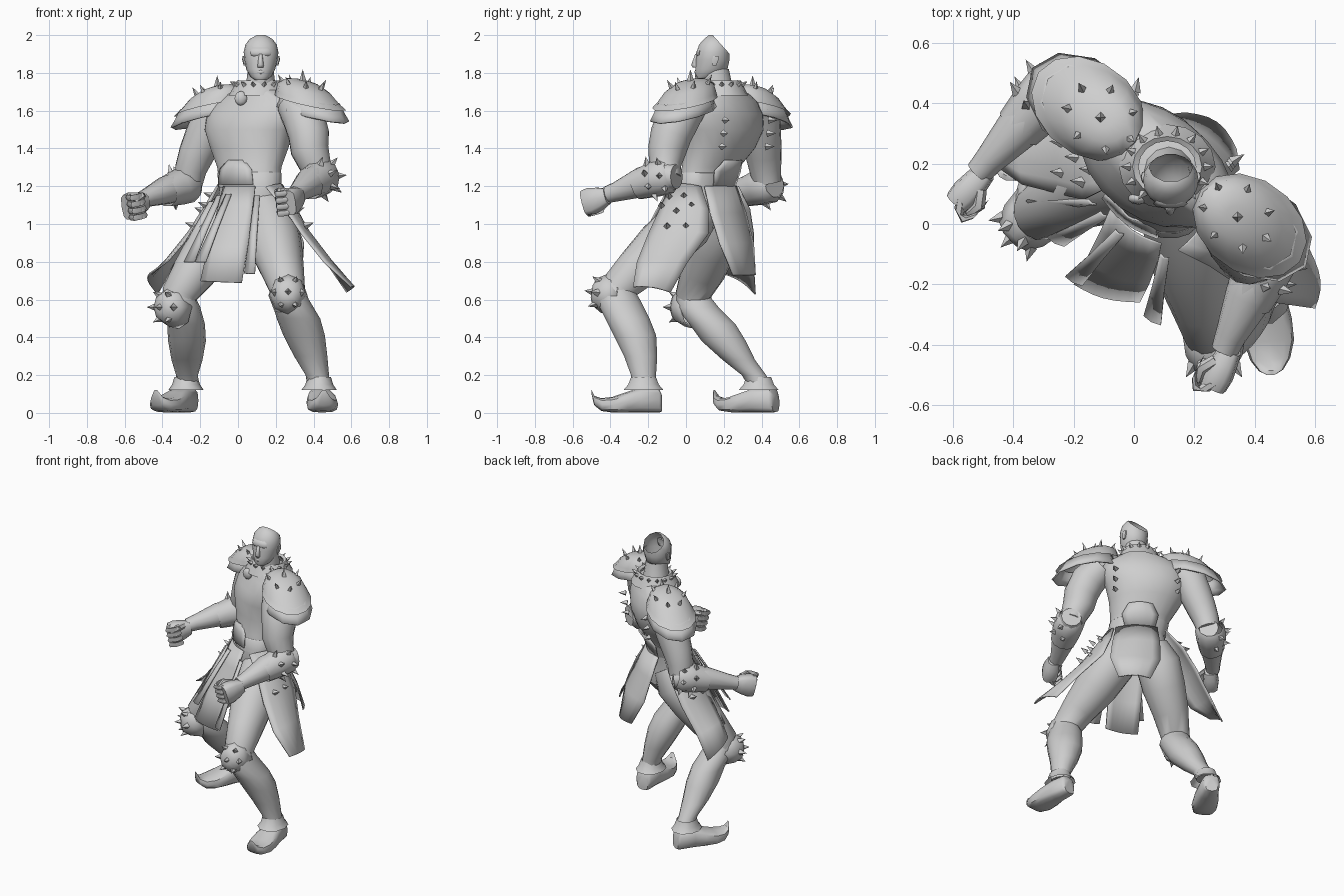
import bpy, bmesh, math
from mathutils import Vector as V, Matrix

grey = bpy.data.materials.new("light_grey")
grey.diffuse_color = (0.62, 0.62, 0.62, 1)
A = math.radians(-36)                       # twist of the upper body
U = V((math.cos(A), math.sin(A), 0))        # towards the figure's left
F = V((U.y, -U.x, 0))                       # the way the chest faces
Z = V((0, 0, 1))


def finish(name, bm, angle=45, thick=0):
    bmesh.ops.recalc_face_normals(bm, faces=bm.faces)
    me = bpy.data.meshes.new(name)
    bm.to_mesh(me)
    bm.free()
    me.materials.append(grey)
    me.shade_smooth()
    me.set_sharp_from_angle(angle=math.radians(angle))
    ob = bpy.data.objects.new(name, me)
    bpy.context.collection.objects.link(ob)
    if thick:
        mod = ob.modifiers.new("thickness", 'SOLIDIFY')
        mod.thickness = thick
    return ob


def loft(name, rings, n=14, cap0=True, cap1=True, square=1.0, thick=0, slice_at=None, angle=45):
    """Skin over rings of (centre, axis a, axis b)."""
    bm = bmesh.new()
    rows = []
    for c, a, b in rings:
        row = []
        for i in range(n):
            t = 2 * math.pi * i / n
            x, y = math.cos(t), math.sin(t)
            row.append(bm.verts.new(c + a * math.copysign(abs(x) ** square, x)
                                    + b * math.copysign(abs(y) ** square, y)))
        rows.append(row)
    for r, s in zip(rows, rows[1:]):
        for i in range(n):
            j = (i + 1) % n
            bm.faces.new((r[i], r[j], s[j], s[i]))
    if cap0:
        bm.faces.new(rows[0])
    if cap1:
        bm.faces.new(rows[-1])
    if slice_at:
        bmesh.ops.bisect_plane(bm, geom=bm.verts[:] + bm.edges[:] + bm.faces[:], plane_co=slice_at[0],
                               plane_no=slice_at[1], clear_outer=True)
    return finish(name, bm, angle, thick)


def level(rows, u=V((1, 0, 0)), f=V((0, 1, 0))):
    return [(V((x, y, z)), u * a, f * b) for x, y, z, a, b in rows]


def along(rows):
    out = []
    pts = [V(r[:3]) for r in rows]
    run = (pts[-1] - pts[0]).normalized()
    ref = F if abs(run.z) > .6 else Z
    for i, r in enumerate(rows):
        d = (pts[min(i + 1, len(pts) - 1)] - pts[max(i - 1, 0)]).normalized()
        a = d.cross(ref).normalized()
        out.append((pts[i], a * r[3], d.cross(a) * r[3]))
    return out


def spikes(name, items, r=.021, h=.06):
    bm = bmesh.new()
    for p, d in items:
        d = V(d).normalized()
        m = Matrix.Translation(V(p) + d * h * .4) @ d.to_track_quat('Z', 'Y').to_matrix().to_4x4()
        bmesh.ops.create_cone(bm, cap_ends=True, segments=4, radius1=r, radius2=0, depth=h, matrix=m)
    finish(name, bm, 20)


def panel(name, rows, out, bulge=.02, n=6):
    """Hanging cloth between left and right edges."""
    bm = bmesh.new()
    out = V(out)
    grid = []
    for l, r in rows:
        l, r = V(l), V(r)
        grid.append([bm.verts.new(l.lerp(r, i / n) + out * bulge * math.sin(math.pi * i / n))
                     for i in range(n + 1)])
    for g, h in zip(grid, grid[1:]):
        for i in range(n):
            bm.faces.new((g[i], g[i + 1], h[i + 1], h[i]))
    finish(name, bm, 45, .008)


def T(u, f, z):
    return V((.1, .2, z)) + U * u + F * f


# torso and hips
loft("torso", level([(.07, .11, .98, .15, .12), (.065, .11, 1.1, .19, .135), (.063, .1, 1.2, .18, .12),
                     (.06, .13, 1.3, .19, .13), (.06, .18, 1.4, .23, .16), (.06, .2, 1.5, .265, .18),
                     (.08, .2, 1.58, .28, .165), (.1, .2, 1.65, .25, .13), (.11, .19, 1.71, .14, .1)], U, F), 20)
loft("belt", level([(.063, .1, 1.19, .184, .125), (.063, .105, 1.21, .186, .127), (.06, .12, 1.27, .19, .131),
                    (.06, .12, 1.275, .185, .125)], U, F), 20, False, False)
panel("belt_peak", [(T(-.1, .215, 1.21), T(.13, .215, 1.21)), (T(-.1, .2, 1.29), T(.11, .2, 1.29)),
                    (T(-.05, .195, 1.34), T(.06, .195, 1.34))], F, .022)
panel("back_trim", [(T(-.08, -.01, 1.2), T(.11, -.01, 1.2)), (T(-.1, -.03, 1.28), T(.13, -.03, 1.28)),
                    (T(-.06, -.07, 1.34), T(.09, -.07, 1.34))], -F, .025)

# neck, collar and brooch
loft("neck", level([(.11, .18, 1.66, .09, .09), (.12, .16, 1.76, .075, .08), (.12, .155, 1.82, .068, .072)]), 12, False, False)
loft("collar", level([(.11, .19, 1.68, .16, .14), (.11, .19, 1.73, .13, .115), (.11, .19, 1.76, .115, .1),
                      (.11, .19, 1.75, .095, .085)]), 16, False, False)
ring = [2 * math.pi * i / 14 for i in range(14)]
spikes("collar_spikes", [((.11 + .12 * math.cos(t), .19 + .105 * math.sin(t), 1.735),
                          (math.cos(t), math.sin(t), .6)) for t in ring], .018, .045)
bm = bmesh.new()
bmesh.ops.create_uvsphere(bm, u_segments=10, v_segments=6, radius=.035,
                          matrix=Matrix.Translation((.015, .085, 1.665)) @ Matrix.Diagonal((1, .6, 1.1, 1)))
finish("brooch", bm)

# head: a face shell, sliced open at the upper back
loft("head", level([(.12, .085, 1.762, .03, .028), (.12, .105, 1.78, .055, .058), (.12, .135, 1.82, .077, .086),
                    (.122, .142, 1.87, .088, .09), (.122, .145, 1.91, .092, .088), (.122, .148, 1.95, .083, .08),
                    (.122, .148, 1.98, .06, .052), (.122, .14, 2.0, .022, .02)]), 18, True, True,
     slice_at=(V((.12, .155, 1.985)), V((0, 1, .9))))
loft("nose", level([(.12, .058, 1.828, .018, .022), (.12, .05, 1.842, .016, .022), (.12, .062, 1.9, .01, .014)]), 8, angle=80)
loft("mouth", level([(.12, .064, 1.795, .02, .016), (.12, .06, 1.804, .026, .016), (.12, .065, 1.815, .02, .016)]), 8, angle=80)
loft("brow", level([(.12, .073, 1.885, .045, .014), (.12, .068, 1.905, .058, .016), (.12, .078, 1.935, .045, .014)]),
     10, angle=80)
for s in (-1, 1):
    loft("ear", level([(.122 + s * .086, .15, 1.84, .006, .012), (.122 + s * .09, .155, 1.87, .01, .02),
                       (.122 + s * .09, .158, 1.89, .008, .016)]), 6)

# shoulder pads, each with an upper dome, a flared lower plate and spikes
for s, side in ((1, "left"), (-1, "right")):
    dz, du = .012 + s * .016, .02
    def pad(rows):
        tilt = V((U.x, U.y, -.22 * s))
        return [(T(s * u + du, .0, z + dz), tilt * a, F * b) for u, z, a, b in rows]
    loft(side + "_pad_dome", pad([(.27, 1.735, .03, .03), (.275, 1.725, .09, .075), (.29, 1.69, .15, .12),
                                  (.31, 1.645, .18, .14), (.33, 1.615, .205, .155)]), 14, True, False)
    loft(side + "_pad_plate", pad([(.33, 1.64, .17, .13), (.34, 1.59, .19, .145), (.345, 1.555, .215, .155)]),
         10, False, False, thick=.01)
    spots = [(0, 0)] + [(math.cos(2 * math.pi * i / 7), math.sin(2 * math.pi * i / 7)) for i in range(7)]
    spikes(side + "_pad_spikes", [(T(s * .28 + du + a * .11, b * .085, 1.732 + dz - .035 * (a * a + b * b) - .02 * a * s),
                                   U * a * .6 + F * b * .6 + Z) for a, b in spots], .02, .065)
    spikes(side + "_back_spikes", [(T(s * .2 - .02, -.14 + .01 * i, 1.55 - .07 * i), -F + U * s * .4)
                                   for i in range(3)], .02, .05)


# arms
def arm(side, upper, fore, hand):
    loft(side + "_upper_arm", along(upper), 14)
    loft(side + "_forearm", along(fore), 12)
    e, w, h = V(fore[1][:3]), V(fore[-1][:3]), V(hand)
    d = (w - e).normalized()
    a = d.cross(Z).normalized()
    b = a.cross(d)
    # flared bracer cuff near the elbow
    loft(side + "_bracer", [(e + d * t, a * r, b * r) for t, r in ((-.05, .08), (-.02, .1), (.06, .095), (.16, .08))],
         10, False, False)
    outer = a if (e - V((.1, .2, e.z))).dot(a) > 0 else -a
    spikes(side + "_elbow_spikes", [(e + d * t + (outer * math.cos(q) + b * math.sin(q)) * .092,
                                     outer * math.cos(q) + b * math.sin(q) - d * .3)
                                    for t, k in ((-.02, 3), (.06, 4))
                                    for q in [(i - (k - 1) / 2) * .8 for i in range(k)]], .02, .05)
    # fist: palm, curled fingers and thumb
    loft(side + "_palm", [(h + d * t, a * p, b * q) for t, p, q in
                          ((-.085, .038, .042), (-.04, .045, .06), (.01, .05, .072), (.05, .045, .068))], 10, square=.6)
    for i in range(4):
        c = h - outer * .025 + b * (.054 - .036 * i)
        loft(side + "_finger", [(c + d * x - outer * y, (d * .017) if k else (outer * .02), b * .017) for x, y, k in
                                ((.03, -.02, 0), (.062, .0, 0), (.066, .03, 1), (.03, .05, 1), (.0, .045, 1))], 6)
    loft(side + "_thumb", along([(*(h - d * .04 - outer * .03 + b * .04), .02), (*(h - outer * .06 + b * .05), .021),
                                 (*(h + d * .05 - outer * .055 + b * .03), .014)]), 6)


arm("left", [(.3, .02, 1.64, .1), (.35, -.04, 1.56, .115), (.375, -.08, 1.47, .11), (.38, -.1, 1.39, .102),
             (.41, -.11, 1.31, .085), (.44, -.1, 1.24, .075)],
    [(.48, -.05, 1.25, .065), (.44, -.12, 1.25, .088), (.38, -.24, 1.22, .08), (.32, -.37, 1.17, .052),
     (.3, -.42, 1.155, .045)], (.285, -.49, 1.125))
arm("right", [(-.08, .36, 1.63, .1), (-.14, .39, 1.55, .11), (-.18, .4, 1.46, .105), (-.22, .41, 1.37, .096),
              (-.25, .42, 1.29, .085), (-.26, .43, 1.22, .075)],
    [(-.23, .47, 1.2, .062), (-.28, .43, 1.205, .082), (-.38, .32, 1.18, .076), (-.48, .21, 1.14, .05),
     (-.515, .17, 1.125, .044)], (-.55, .11, 1.1))

# thighs and shins
loft("left_thigh", along([(.13, .08, 1.1, .12), (.17, .0, 1.0, .145), (.2, -.13, .88, .14), (.235, -.26, .76, .115),
                          (.26, -.36, .66, .095), (.27, -.37, .58, .09)]), 16)
loft("right_thigh", along([(.0, .16, 1.1, .12), (-.06, .17, 1.0, .145), (-.14, .13, .88, .14), (-.23, .09, .75, .118),
                           (-.31, .04, .63, .095), (-.31, .06, .55, .085)]), 16)
loft("left_shin", level([(.265, -.38, .69, .08, .08), (.275, -.36, .6, .1, .12), (.32, -.31, .5, .115, .12),
                         (.35, -.27, .41, .11, .115), (.385, -.24, .3, .088, .09), (.42, -.225, .2, .062, .068),
                         (.43, -.22, .13, .06, .065)]), 14)
loft("right_shin", level([(-.32, .03, .64, .08, .08), (-.3, .06, .56, .1, .115), (-.275, .14, .47, .1, .125),
                          (-.27, .2, .38, .1, .12), (-.27, .28, .28, .082, .088), (-.27, .36, .2, .058, .066),
                          (-.265, .4, .13, .06, .065)]), 14)


# boots with flared cuffs and curled toes
def boot(side, heel, toe, ankle):
    h, t = V((*heel, 0)), V((*toe, 0))
    a = (t - h).normalized().cross(Z)
    rows = ((0, .04, .005, .1), (.04, .055, .002, .13), (.3, .065, .002, .135), (.5, .08, .002, .11),
            (.7, .083, .002, .085), (.86, .066, .01, .078), (.96, .04, .04, .09), (1, .012, .1, .122))
    loft(side + "_boot", [(h.lerp(t, k) + Z * (lo + hi) / 2, a * w, Z * (hi - lo) / 2) for k, w, lo, hi in rows],
         12, square=.65)
    x, y = ankle
    loft(side + "_boot_cuff", level([(x, y, .19, .062, .069), (x, y, .15, .074, .085), (x, y, .122, .093, .11)]),
         10, False, False)


boot("left", (.43, -.13), (.455, -.5), (.43, -.225))
boot("right", (-.25, .475), (-.435, .15), (-.275, .385))


# knee guards
def knee(side, c, d):
    c, d = V(c), V(d).normalized()
    a = Z.cross(d).normalized()
    b = d.cross(a)
    loft(side + "_knee_guard", [(c + d * t, a * r, b * r * 1.1) for t, r in
                                ((-.09, .104), (-.02, .094), (.03, .066), (.045, .03))], 8, False, True, thick=.008)
    spikes(side + "_knee_spikes", [(c + d * .04, d)] + [
        (c + (a * math.cos(q) + b * math.sin(q)) * .07 + d * .015, d + (a * math.cos(q) + b * math.sin(q)) * .6)
        for q in [math.pi * i / 3 for i in range(6)]], .022, .05)


knee("left", (.265, -.455, .635), (.0, -1, .15))
knee("right", (-.38, -.02, .56), (-.75, -.7, .0))

# skirt panels
panel("left_skirt", [((.15, -.09, 1.2), (.24, .08, 1.2)), ((.25, -.14, 1.08), (.3, .12, 1.08)),
                     ((.34, -.2, .95), (.36, .12, .95)), ((.46, -.26, .8), (.47, .01, .8)),
                     ((.6, -.28, .67), (.58, -.08, .64))], (.8, -.2, .4), .035)
panel("right_skirt", [((-.11, .11, 1.2), (-.03, .28, 1.2)), ((-.17, .08, 1.08), (-.13, .34, 1.08)),
                      ((-.25, .1, .95), (-.22, .36, .95)), ((-.37, .13, .81), (-.34, .36, .78)),
                      ((-.47, .2, .74), (-.43, .37, .63))], (-.8, .2, .4), .035)
panel("back_skirt", [((.03, .27, 1.2), (.235, .1, 1.2)), ((.05, .32, 1.06), (.29, .13, 1.06)),
                     ((.08, .36, .9), (.35, .18, .9)), ((.17, .37, .73), (.34, .25, .73))], -F, .035)
panel("tabard", [((-.08, .05, 1.2), (.09, -.07, 1.2)), ((-.11, -.02, 1.08), (.08, -.12, 1.08)),
                 ((-.16, -.12, .88), (.05, -.2, .88)), ((-.2, -.2, .7), (.02, -.26, .69))], F, .02)
for i, (top, end) in enumerate((((-.1, .03, 1.15), (-.26, -.06, .8)), ((-.05, -.03, 1.16), (-.2, -.19, .8)),
                                ((.1, -.11, 1.15), (.06, -.32, .74)), ((-.14, .07, 1.12), (-.33, .06, .76)))):
    w = V((.022, -.012, 0))
    panel("strap_%d" % i, [(V(top).lerp(V(end), k) - w * s, V(top).lerp(V(end), k) + w * s)
                           for k, s in ((0, .7), (.5, .9), (1, 1.3))], F, .006, 2)

# hip spikes
spots = ((0, 0), (.08, .03), (-.08, .03), (.05, -.08), (-.05, -.08), (.04, .08), (-.04, .08))
spikes("left_hip_spikes", [((.31 - dz * .6, -.05 + dy, 1.07 + dz), (1, -.1, .4)) for dy, dz in spots], .02, .05)
spikes("right_hip_spikes", [((-.19 + dz * .6, .22 + dy, 1.07 + dz), (-1, .1, .4)) for dy, dz in spots], .02, .05)
